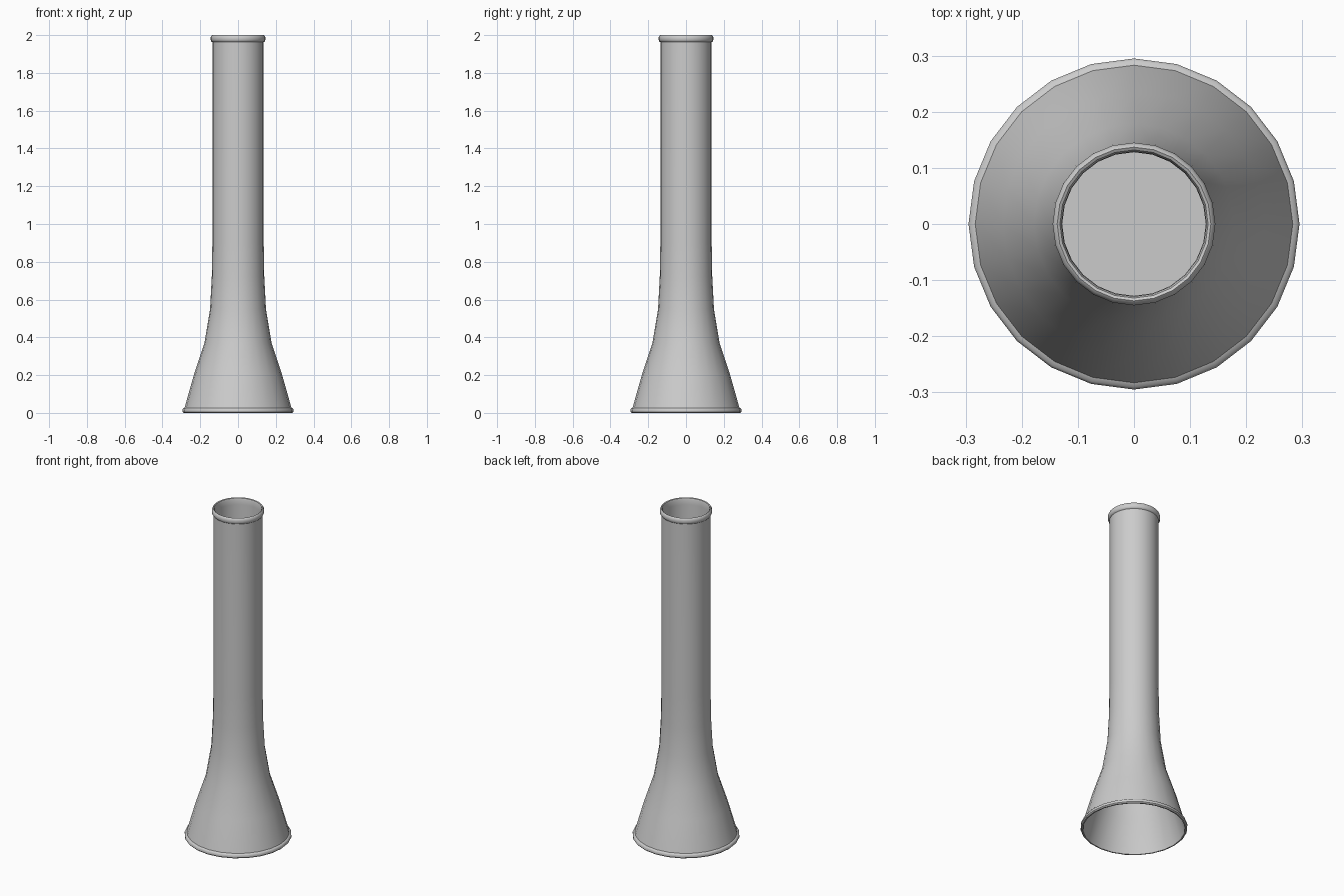
import bpy, bmesh, math

if "Cube" in bpy.data.objects:
    bpy.data.objects.remove(bpy.data.objects["Cube"])

SIDES = 24


def lathe(name, profile, closed=True):
    """Spin an (r, z) profile around z with 24 sides."""
    bm = bmesh.new()
    rings = []
    for r, z in profile:
        rings.append([bm.verts.new((r * math.cos(2 * math.pi * i / SIDES),
                                    r * math.sin(2 * math.pi * i / SIDES), z))
                      for i in range(SIDES)])
    count = len(rings) if closed else len(rings) - 1
    for k in range(count):
        a, b = rings[k], rings[(k + 1) % len(rings)]
        for i in range(SIDES):
            j = (i + 1) % SIDES
            bm.faces.new((a[i], a[j], b[j], b[i]))
    bmesh.ops.recalc_face_normals(bm, faces=bm.faces)
    me = bpy.data.meshes.new(name)
    bm.to_mesh(me)
    bm.free()
    ob = bpy.data.objects.new(name, me)
    bpy.context.collection.objects.link(ob)
    bpy.context.view_layer.objects.active = ob
    ob.select_set(True)
    bpy.ops.object.shade_smooth_by_angle(angle=math.radians(40))
    ob.select_set(False)
    return ob


# Flared tube: outer wall with foot bead and rolled lip, then the inner wall
outer = [(0.289, 0.0), (0.295, 0.006), (0.295, 0.018), (0.291, 0.024), (0.283, 0.027),
         (0.234, 0.20), (0.178, 0.37), (0.148, 0.55), (0.139, 0.72), (0.136, 0.90),
         (0.136, 1.963), (0.141, 1.966), (0.145, 1.975), (0.145, 1.988),
         (0.141, 1.997), (0.137, 2.0), (0.132, 1.997), (0.129, 1.988)]
inner = [(0.128, 1.96), (0.128, 0.90), (0.131, 0.72), (0.140, 0.55),
         (0.170, 0.37), (0.226, 0.20), (0.276, 0.025), (0.282, 0.0)]
lathe("flared_tube", outer + inner)

# Flat disc closing the bore, out of sight from both ends
bpy.ops.mesh.primitive_circle_add(vertices=SIDES, radius=0.136, fill_type='NGON',
                                  location=(0, 0, 0.60), rotation=(0, 0, 0))
disc = bpy.context.object
disc.name = "bore_disc"
